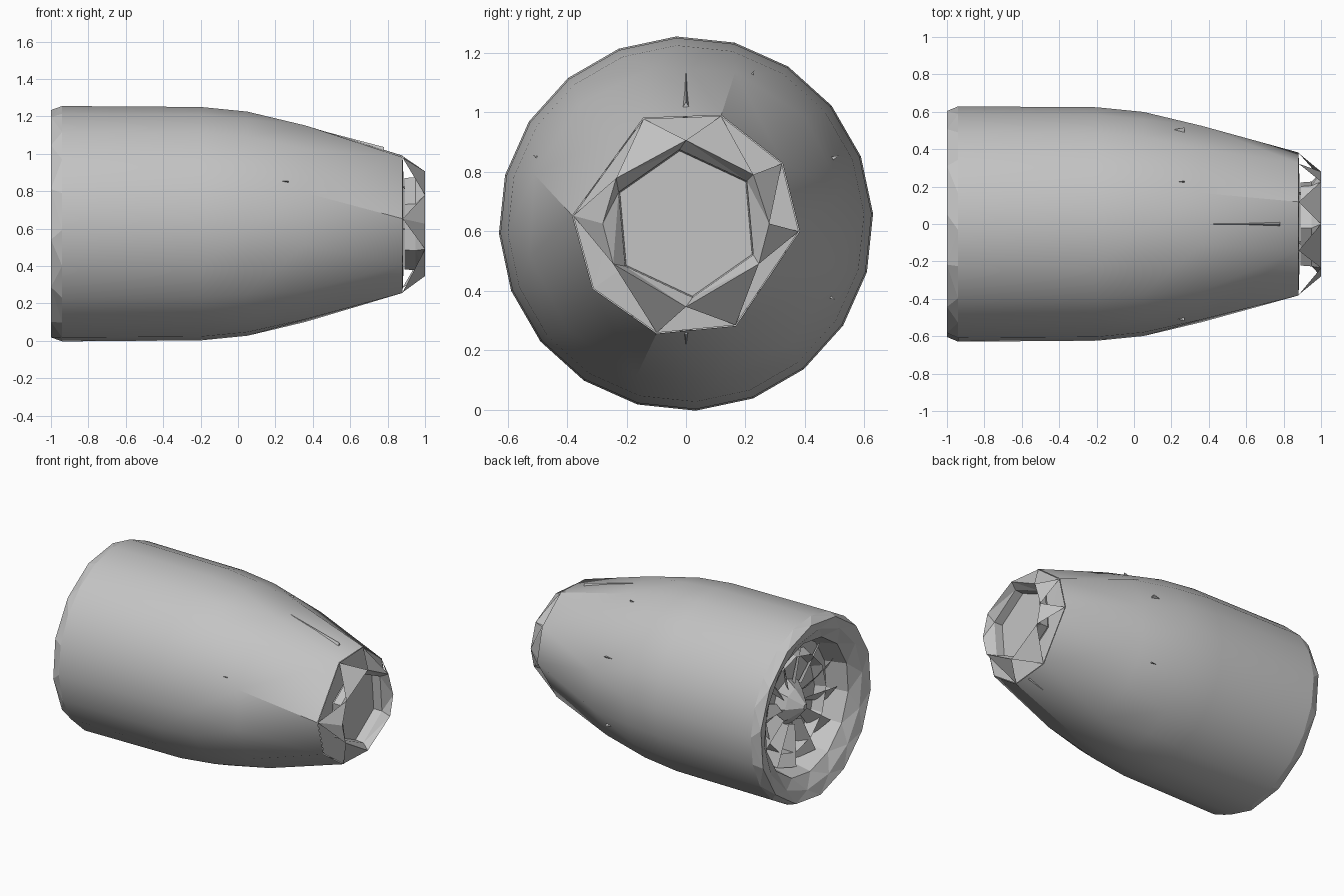
import bpy, bmesh, math
from mathutils import Vector

if "Cube" in bpy.data.objects:
    bpy.data.objects.remove(bpy.data.objects["Cube"])

CZ = 0.626  # height of the engine axis

grey = bpy.data.materials.new("light_grey")
grey.diffuse_color = (0.55, 0.55, 0.55, 1)
grey.use_nodes = True
grey.node_tree.nodes["Principled BSDF"].inputs["Base Color"].default_value = grey.diffuse_color


def even(n, phase=0):
    return [phase + 360 * i / n for i in range(n)]


def point(x, r, deg):
    t = math.radians(deg)
    return Vector((x, r * math.cos(t), CZ + r * math.sin(t)))


def bridge(bm, ring_a, ring_b, teeth=False):
    """Triangulate between two rings that may have different side counts.
    With teeth, only the triangles based on the second ring are kept."""
    (va, aa), (vb, ab) = ring_a, ring_b
    n, m = len(va), len(vb)
    near = lambda d: (d - aa[0] + 180) % 360 - 180
    s = min(range(m), key=lambda k: abs(near(ab[k])))
    first = aa[0] + near(ab[s])
    ang_a = lambda i: aa[i % n] + 360 * (i // n)
    ang_b = lambda j: first + (ab[(s + j) % m] - ab[s]) % 360 + 360 * (j // m)
    i = j = 0
    while i < n or j < m:
        a, b = va[i % n], vb[(s + j) % m]
        if j >= m or (i < n and ang_a(i + 1) <= ang_b(j + 1)):
            if not teeth:
                bm.faces.new((a, va[(i + 1) % n], b))
            i += 1
        else:
            bm.faces.new((a, vb[(s + j + 1) % m], b))
            j += 1


def finish(bm, name, angle=None):
    me = bpy.data.meshes.new(name)
    bm.to_mesh(me)
    bm.free()
    me.materials.append(grey)
    ob = bpy.data.objects.new(name, me)
    bpy.context.collection.objects.link(ob)
    if angle:
        bpy.ops.object.select_all(action='DESELECT')
        ob.select_set(True)
        bpy.context.view_layer.objects.active = ob
        bpy.ops.object.shade_smooth_by_angle(angle=math.radians(angle))
    return ob


def shell(name, profile, cap_start=False, cap_end=False, angle=None, teeth=False):
    bm = bmesh.new()
    rings = [([bm.verts.new(point(x, r, d)) for d in degs], degs)
             for x, r, degs in profile]
    for k, (a, b) in enumerate(zip(rings, rings[1:])):
        bridge(bm, a, b, teeth and k == 0)
    if cap_start:
        bm.faces.new(rings[0][0][::-1])
    if cap_end:
        bm.faces.new(rings[-1][0])
    return finish(bm, name, angle)


R20 = even(20, 3)
R14 = even(14, 8)
NOZZLE = [-4, 32, 72, 112, 176, 215, 255, 296]
EXIT = [0, 36, 90, 147, 180, 209, 270, 331]
HEX = even(6, 35)

# main cowling, round at the intake and eight-sided at the nozzle
shell("cowling", [(-0.94, 0.63, R20), (-0.2, 0.625, R20), (0.05, 0.6, R20),
                  (0.36, 0.537, even(12, 12)), (0.88, 0.383, NOZZLE)], angle=30)

# faceted intake lip with a broad face and its inner duct
shell("intake_lip", [(-0.78, 0.43, R14), (-0.93, 0.46, R14), (-0.98, 0.54, even(14, 20)),
                     (-1.0, 0.61, R14), (-0.94, 0.63, R20)])

# fan face: spinner, stepped rings and back plate
shell("fan_hub", [(-0.92, 0.02, even(8)), (-0.84, 0.11, even(8)), (-0.78, 0.16, even(8)),
                  (-0.78, 0.30, even(12)), (-0.85, 0.33, even(12)),
                  (-0.78, 0.36, even(12)), (-0.78, 0.43, R14)], cap_start=True)

# pitched fan blades
bm = bmesh.new()
for d in even(12):
    bm.faces.new([bm.verts.new(point(*p)) for p in
                  ((-0.84, 0.14, d), (-0.87, 0.42, d + 4),
                   (-0.79, 0.43, d + 19), (-0.79, 0.14, d + 16))])
finish(bm, "fan_blades")

# flat rear wall closing the cowling around the exhaust
shell("rear_wall", [(0.88, 0.38, NOZZLE), (0.885, 0.245, HEX)])

# exhaust nozzle: toothed outer cone, rim and recessed plate
shell("exhaust_nozzle", [(0.88, 0.38, NOZZLE), (1.0, 0.28, EXIT), (0.95, 0.25, HEX),
                         (0.89, 0.245, HEX)], cap_end=True, teeth=True)


# small teardrop vents on the rear cowling
def vent(name, deg, x0, x1, r0, r1, width, lift):
    bm = bmesh.new()
    tip, top = point(x0, r0, deg), point(x1, r1 + lift, deg)
    left, right = point(x1, r1 - 0.02, deg - width), point(x1, r1 - 0.02, deg + width)
    t, p, l, r = [bm.verts.new(v) for v in (tip, top, left, right)]
    for f in ((t, p, l), (t, r, p), (p, r, l), (t, l, r)):
        bm.faces.new(f)
    bmesh.ops.recalc_face_normals(bm, faces=bm.faces)
    finish(bm, name)


vent("top_vent", 90, 0.4, 0.78, 0.51, 0.395, 3, 0.015)
vent("bottom_vent", 270, 0.5, 0.86, 0.475, 0.365, 4, 0.01)
for name, deg in (("front_vent", 156), ("back_vent", 24),
                  ("back_high_vent", 66), ("back_low_vent", 333)):
    vent(name, deg, 0.2, 0.27, 0.55, 0.545, 1, 0.02)
